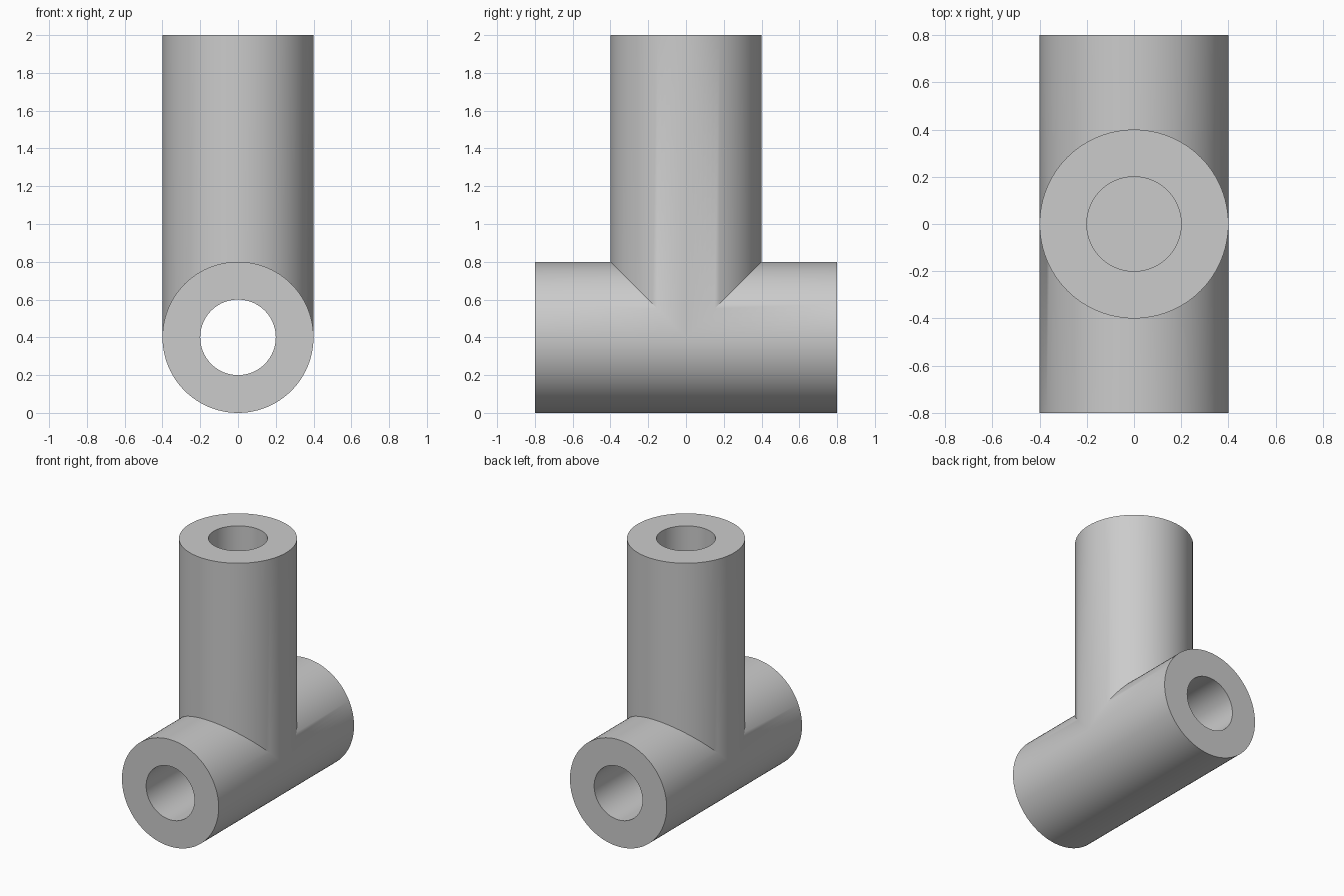
import bpy, bmesh
from math import cos, sin, pi, radians

cube = bpy.data.objects.get("Cube")
if cube:
    bpy.data.objects.remove(cube, do_unlink=True)

SEGMENTS = 96
OUTER, BORE = 0.4, 0.2
AXIS_Z, ARM, TOP, BORE_FLOOR = 0.4, 0.8, 2.0, 0.8

steel = bpy.data.materials.new("grey")
steel.use_nodes = True
grey = (0.6, 0.6, 0.6, 1)
steel.diffuse_color = grey
steel.node_tree.nodes["Principled BSDF"].inputs["Base Color"].default_value = grey

bm = bmesh.new()
circle = [(cos(2 * pi * i / SEGMENTS), sin(2 * pi * i / SEGMENTS)) for i in range(SEGMENTS)]


def loft(point_rules):
    """Skin a series of rings; each rule maps a unit circle point to a position."""
    rings = [[bm.verts.new(rule(c, s)) for c, s in circle] for rule in point_rules]
    for a, b in zip(rings, rings[1:]):
        for i in range(SEGMENTS):
            j = (i + 1) % SEGMENTS
            bm.faces.new((a[i], a[j], b[j], b[i]))
    return rings


# Horizontal pipe: two mirrored arms, mitred where the upright joins
for side in (-1, 1):
    def along(radius, y, side=side):
        return lambda c, s: (radius * c, side * y, AXIS_Z + radius * s)

    loft([
        lambda c, s, side=side: (OUTER * c, side * OUTER * max(0, s), AXIS_Z + OUTER * s),
        along(OUTER, ARM), along(BORE, ARM), along(BORE, 0),
    ])


# Upright pipe: mitred foot, flat rim and blind bore
def upright(radius, z):
    return lambda c, s: (radius * c, radius * s, z)


rings = loft([
    lambda c, s: (OUTER * c, OUTER * s, AXIS_Z + OUTER * abs(s)),
    upright(OUTER, TOP), upright(BORE, TOP), upright(BORE, BORE_FLOOR),
])
bm.faces.new(rings[-1])

# Weld the joint into one closed surface
bmesh.ops.remove_doubles(bm, verts=bm.verts, dist=0.0001)
bmesh.ops.recalc_face_normals(bm, faces=bm.faces)

mesh = bpy.data.meshes.new("tee_pipe")
bm.to_mesh(mesh)
bm.free()
mesh.materials.append(steel)
pipe = bpy.data.objects.new("tee_pipe", mesh)
bpy.context.collection.objects.link(pipe)

bpy.ops.object.select_all(action='DESELECT')
pipe.select_set(True)
bpy.context.view_layer.objects.active = pipe
bpy.ops.object.shade_smooth_by_angle(angle=radians(30))
